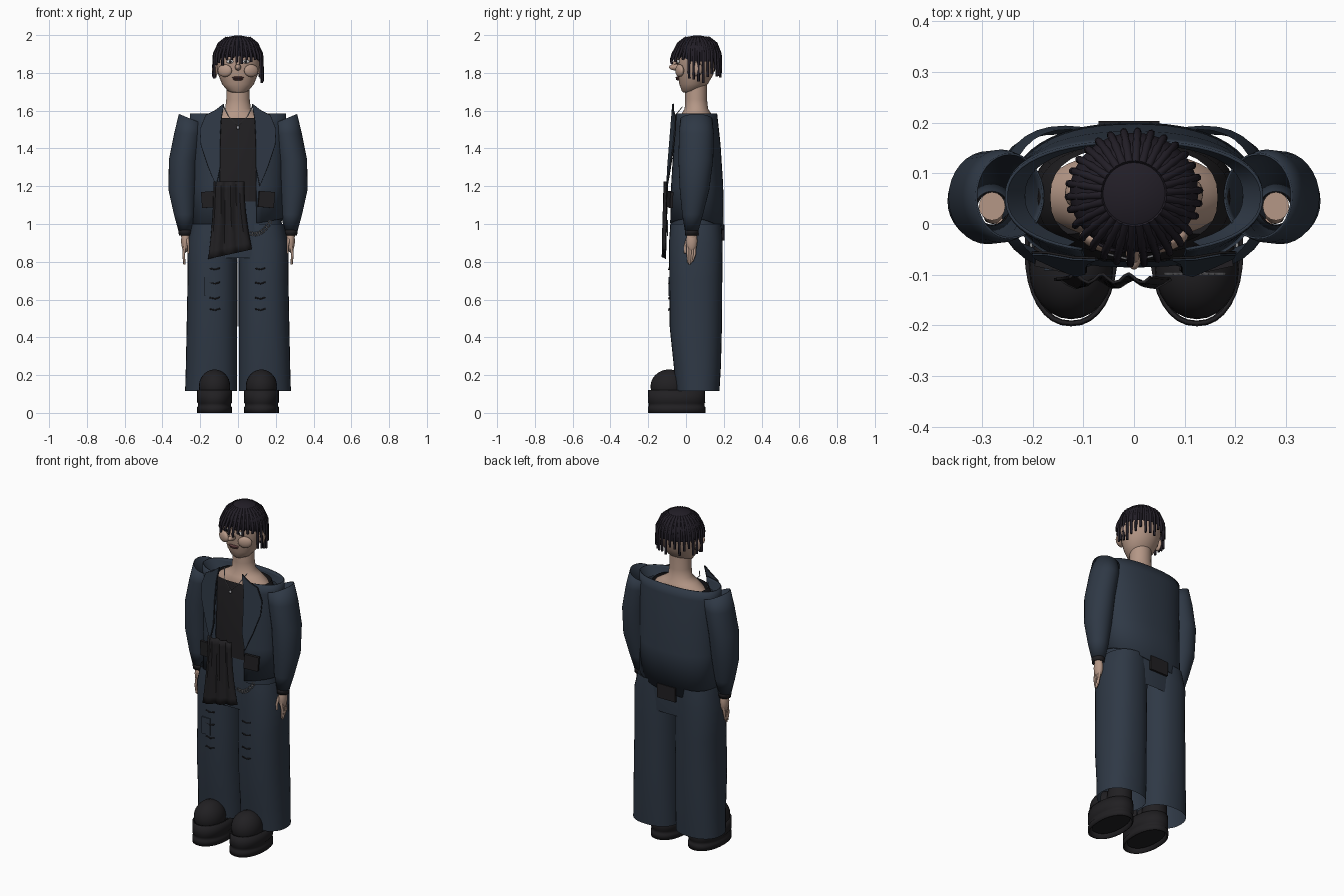
import bpy, bmesh, math, random
from mathutils import Vector

if "Cube" in bpy.data.objects:
    bpy.data.objects.remove(bpy.data.objects["Cube"])
random.seed(4)

def mat(name, c):
    m = bpy.data.materials.new(name)
    m.diffuse_color = (*c, 1)
    m.use_nodes = True
    m.node_tree.nodes["Principled BSDF"].inputs["Base Color"].default_value = m.diffuse_color
    return m

DENIM = mat("denim", (0.028, 0.04, 0.06))
DARK = mat("dark_cloth", (0.015, 0.014, 0.016))
SKIN = mat("skin", (0.46, 0.31, 0.24))
HAIR = mat("hair", (0.016, 0.013, 0.02))
LIP = mat("lip", (0.12, 0.05, 0.05))
WHITE = mat("eye_white", (0.75, 0.75, 0.75))
METAL = mat("metal", (0.3, 0.3, 0.32))

def finish(name, verts, faces, m, thick=0, smooth=True):
    me = bpy.data.meshes.new(name)
    me.from_pydata(verts, [], faces)
    bm = bmesh.new(); bm.from_mesh(me)
    bmesh.ops.recalc_face_normals(bm, faces=bm.faces)
    bm.to_mesh(me); bm.free()
    ob = bpy.data.objects.new(name, me)
    bpy.context.collection.objects.link(ob)
    me.materials.append(m)
    if thick:
        mod = ob.modifiers.new("thickness", "SOLIDIFY")
        mod.thickness = thick
        mod.offset = -1
    if smooth:
        bpy.context.view_layer.objects.active = ob
        ob.select_set(True)
        bpy.ops.object.shade_smooth_by_angle(angle=math.radians(45))
        ob.select_set(False)
    return ob

def loft(name, rings, m, n=32, e=2.0, gap=0, caps=(False, False), thick=0, warp=None):
    """rings: (z, cx, cy, rx, ry); gap = half angle left open at the front"""
    verts, faces = [], []
    cols = n + 1 if gap else n
    for k, (z, cx, cy, rx, ry) in enumerate(rings):
        for i in range(cols):
            a = -math.pi / 2 + gap + (2 * math.pi - 2 * gap) * i / n
            c, s = math.cos(a), math.sin(a)
            p = [cx + rx * math.copysign(abs(c) ** (2 / e), c),
                 cy + ry * math.copysign(abs(s) ** (2 / e), s), z]
            if warp:
                p[2] += warp(k, c, s)
            verts.append(p)
    for k in range(len(rings) - 1):
        for i in range(n):
            j = i + 1 if gap else (i + 1) % n
            faces.append((k * cols + i, k * cols + j, (k + 1) * cols + j, (k + 1) * cols + i))
    if caps[0]: faces.append(tuple(range(cols)))
    if caps[1]: faces.append(tuple((len(rings) - 1) * cols + i for i in range(cols)))
    return finish(name, verts, faces, m, thick)

def ball(name, loc, size, m, rot=(0, 0, 0)):
    bpy.ops.mesh.primitive_uv_sphere_add(segments=24, ring_count=14, location=loc, rotation=rot)
    ob = bpy.context.object
    ob.name, ob.scale = name, size
    ob.data.materials.append(m)
    bpy.ops.object.shade_smooth()
    return ob

def box(name, loc, size, m, rot=(0, 0, 0)):
    bpy.ops.mesh.primitive_cube_add(size=1, location=loc, rotation=rot)
    ob = bpy.context.object
    ob.name, ob.scale = name, size
    ob.data.materials.append(m)

def tube(name, pts, r, m, tip=1.0):
    cu = bpy.data.curves.new(name, "CURVE")
    cu.dimensions, cu.bevel_depth, cu.bevel_resolution = "3D", r, 2
    cu.use_fill_caps = True
    sp = cu.splines.new("POLY")
    sp.points.add(len(pts) - 1)
    for i, p in enumerate(pts):
        sp.points[i].co = (*p, 1)
        sp.points[i].radius = 1 + (tip - 1) * i / (len(pts) - 1)
    cu.materials.append(m)
    ob = bpy.data.objects.new(name, cu)
    bpy.context.collection.objects.link(ob)

for s in (1, -1):
    # platform shoes: hollow welt band, inner sole, rounded toe, ankle shaft
    x = 0.124 * s
    loft("shoe_sole", [(0, x, -.05, .092, .152), (.03, x, -.05, .092, .152), (.035, x, -.05, .088, .148),
                       (.05, x, -.05, .088, .148), (.055, x, -.05, .092, .152), (.12, x, -.05, .092, .15)],
         DARK, e=2.2, thick=.008)
    loft("shoe_insole", [(.02, x, -.045, .074, .13), (.12, x, -.045, .078, .133)], DARK, e=2.2, caps=(True, True))
    ball("shoe_toe", (x, -.09, .14), (.083, .098, .09), DARK)
    loft("shoe_shaft", [(.1, x, .02, .07, .075), (.3, x, .04, .06, .06)], DARK, caps=(True, True))
    # wide trouser leg
    loft("trouser_leg", [(.115, .142 * s, .062, .138, .115), (.25, .14 * s, .06, .136, .125),
                         (.45, .138 * s, .052, .134, .138), (.7, .135 * s, .052, .132, .14),
                         (.9, .135 * s, .052, .133, .142), (1.0, .125 * s, .052, .12, .135)], DENIM, e=2.3)
    # sleeve: open tube with a slanted shoulder opening
    loft("sleeve", [(.965, .28 * s, .03, .036, .036), (1.05, .284 * s, .035, .055, .055),
                    (1.18, .294 * s, .045, .074, .078), (1.34, .288 * s, .052, .078, .092),
                    (1.48, .262 * s, .055, .076, .092), (1.555, .245 * s, .055, .068, .085)], DENIM, thick=.004,
         warp=lambda k, c, q: .027 * c * s if k == 5 else 0)
    loft("cuff", [(.94, .28 * s, .03, .033, .035), (.975, .28 * s, .03, .037, .037)], DARK, thick=.004)
    # hand and fingers
    ball("palm", (.278 * s, .03, .91), (.023, .03, .06), SKIN)
    loft("wrist", [(.9, .279 * s, .03, .02, .022), (1.05, .28 * s, .035, .026, .028)], SKIN, n=16, caps=(True, True))
    for i in range(4):
        y = .01 + .012 * i
        tube("finger", [(.28 * s, y, .89), (.288 * s, y, .84), (.284 * s, y * .6 + .006, .785 + .009 * abs(i - 1))],
             .009, SKIN, .6)
    tube("thumb", [(.268 * s, .008, .92), (.26 * s, -.004, .88), (.262 * s, -.004, .845)], .009, SKIN, .7)
    # lapel
    outline = [(.075, 1.635), (.12, 1.6), (.17, 1.575), (.2, 1.5), (.195, 1.42), (.155, 1.3), (.115, 1.2),
               (.095, 1.3), (.095, 1.45), (.09, 1.55)]
    pts = [(px * s, -.07 - (1.6 - z) * .08 + max(0, px - .1) * .22, z) for px, z in outline]
    finish("lapel", pts, [tuple(range(len(pts)))], DENIM, .006, False)
    tube("lapel_edge", pts + [pts[0]], .0025, DARK)
    # waist pocket flap
    box("jacket_pocket", (.15 * s, -.085, 1.13), (.085, .016, .085), DARK, (0, .08 * s, .22 * s))
    # worn slashes on the thighs
    for z in (.55, .61, .69, .765):
        x0 = .12 * s - .03
        tube("trouser_rip", [(x0, -.089, z), (x0 + .03, -.091, z - .006), (x0 + .055, -.089, z + .002)], .0035, DARK)

# hips, shirt and jacket body
loft("trouser_hips", [(.82, 0, .052, .24, .13), (.95, 0, .052, .24, .138), (1.12, 0, .05, .215, .125)], DENIM, e=2.5)
loft("shirt", [(.98, 0, .05, .2, .125), (1.25, 0, .05, .2, .122), (1.5, 0, .05, .19, .108), (1.56, 0, .052, .165, .1)],
     DARK, e=2.5)
loft("jacket_body", [(.99, 0, .054, .245, .146), (1.2, 0, .055, .24, .142), (1.42, 0, .055, .245, .128),
                     (1.53, 0, .054, .255, .117), (1.585, 0, .053, .255, .112)],
     DENIM, n=48, e=2.3, gap=.36, thick=.006,
     warp=lambda k, c, q: (.04 * c - .03 * max(q, 0)) if k == 0 else 0)
loft("jacket_neck_rim", [(1.53, 0, .056, .215, .1), (1.58, 0, .054, .25, .11)], DENIM, n=40, e=2.3, gap=.5)
box("back_hem_patch", (-.01, .197, .955), (.12, .012, .085), DARK)
box("thigh_pocket", (-.15, -.087, .67), (.055, .01, .1), DENIM)

# draped cloth at the waist
W, H = 16, 10
verts, faces = [], []
for j in range(H + 1):
    for i in range(W + 1):
        u, v = i / W, j / H
        verts.append((-.13 + .16 * u + v * v * (-.028 + .07 * u), -.104 - .01 * v + .009 * math.sin(u * 19 + v),
                      1.225 - v * (.41 - .05 * u)))
for j in range(H):
    for i in range(W):
        a = j * (W + 1) + i
        faces.append((a, a + 1, a + W + 2, a + W + 1))
finish("waist_cloth", verts, faces, DARK, .006)

# chain and pendant
for i in range(9):
    t = i / 8
    bpy.ops.mesh.primitive_torus_add(major_radius=.009, minor_radius=.0025, major_segments=12, minor_segments=6,
        location=(.07 + .1 * t, -.098, .95 + .06 * t - .1 * t * (1 - t)), rotation=(math.pi / 2, i % 2 * 1.2, 0))
    bpy.context.object.name = "chain_link"
    bpy.context.object.data.materials.append(METAL)
tube("necklace", [(-.075, -.02, 1.62), (-.05, -.06, 1.57), (0, -.072, 1.52), (.05, -.06, 1.57), (.075, -.02, 1.62)],
     .0025, METAL)
ball("pendant", (0, -.073, 1.51), (.009, .006, .009), METAL)

# neck, shoulders and head
loft("neck", [(1.5, 0, .055, .185, .09), (1.555, 0, .055, .15, .088), (1.585, 0, .055, .1, .078),
              (1.61, 0, .055, .068, .062), (1.66, 0, .053, .062, .058), (1.78, 0, .055, .06, .058)], SKIN)
loft("head", [(1.695, 0, .015, .03, .03), (1.705, 0, .025, .055, .048), (1.74, 0, .04, .084, .075),
              (1.79, 0, .05, .104, .094), (1.84, 0, .055, .115, .102), (1.9, 0, .06, .117, .108),
              (1.95, 0, .062, .095, .092), (1.98, 0, .062, .05, .05)], SKIN, caps=(True, True))
ball("nose", (0, -.056, 1.83), (.016, .034, .017), SKIN)
tube("nose_bridge", [(0, -.046, 1.88), (0, -.07, 1.835)], .01, SKIN)
ball("upper_lip", (0, -.042, 1.775), (.032, .014, .006), LIP)
ball("lower_lip", (0, -.039, 1.766), (.026, .014, .007), LIP)
for s in (1, -1):
    ball("cheek", (.07 * s, -.034, 1.812), (.04, .018, .033), SKIN, (0, 0, .4 * s))
    ball("ear", (.12 * s, .06, 1.82), (.016, .026, .038), SKIN)
    ball("eye", (.042 * s, -.04, 1.86), (.02, .01, .01), WHITE)
    ball("iris", (.042 * s, -.048, 1.86), (.007, .004, .008), DARK)
    tube("brow", [(.02 * s, -.052, 1.882), (.045 * s, -.05, 1.892), (.072 * s, -.036, 1.885)], .005, HAIR)

# hair cap and hanging locs
loft("hair_cap", [(1.86, 0, .072, .124, .104), (1.9, 0, .062, .127, .118), (1.94, 0, .06, .115, .11),
                  (1.97, 0, .06, .09, .088), (1.99, 0, .06, .055, .055), (1.998, 0, .06, .015, .015)],
     HAIR, caps=(False, True))
N = 30
for i in range(N):
    a = 2 * math.pi * i / N + .05
    c, q = math.cos(a), math.sin(a)
    front = q < -.45
    end = random.uniform(1.835, 1.875) if front else random.uniform(1.74, 1.8)
    if q > .3: end = random.uniform(1.77, 1.83)
    out = 1.16 if front else 1.03
    pts = [(.06 * c, .06 + .06 * q, 1.985), (.1 * c, .06 + .1 * q, 1.955),
           (.126 * c, .06 + .12 * q * (out + 1) / 2, 1.9), (.13 * c, .06 + .12 * q * out, (1.88 + end) / 2),
           (.13 * c, .06 + .118 * q * out, end)]
    tube("hair_loc", pts, .0085, HAIR, .8)
